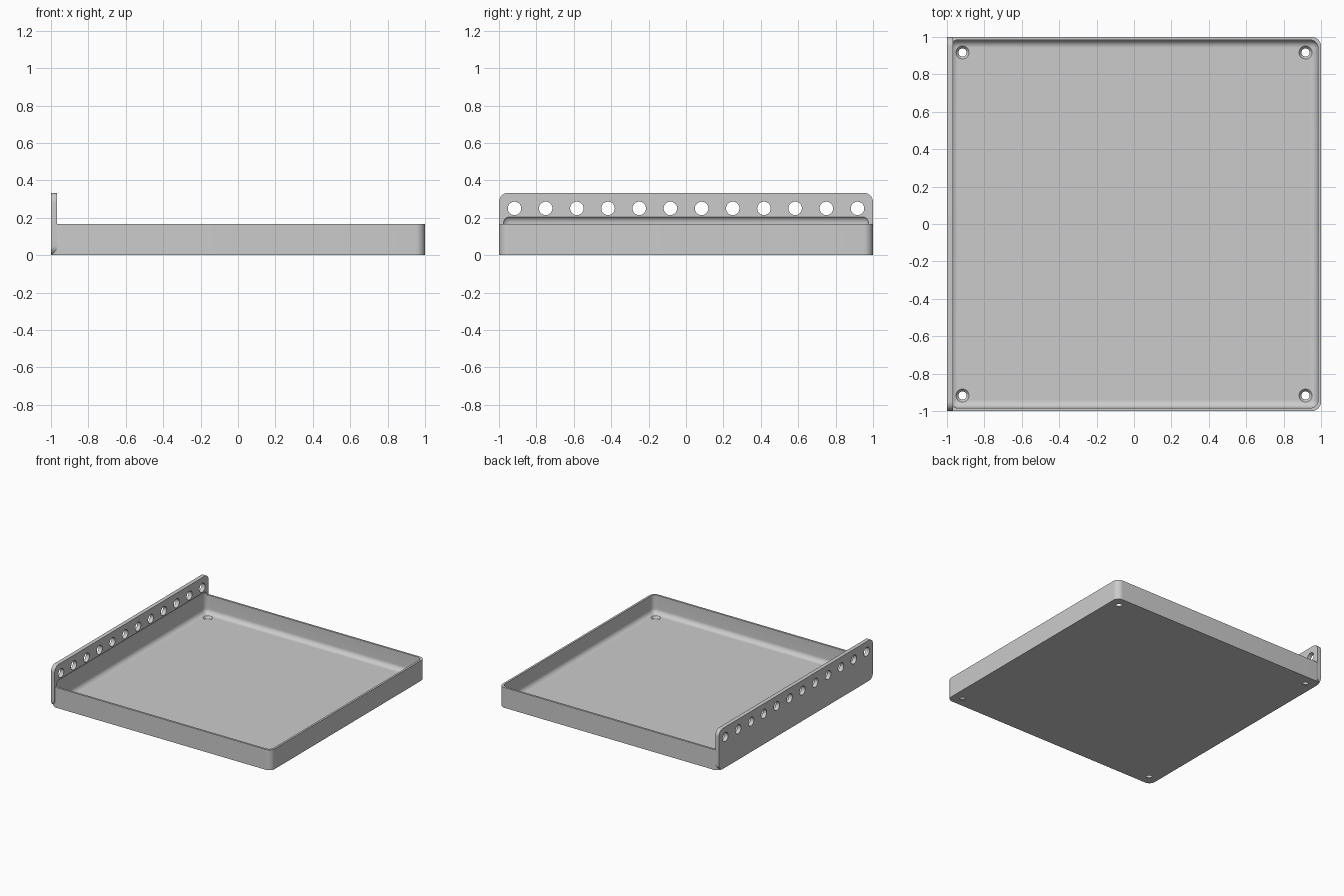
import bpy
import bmesh
import math
from mathutils import Matrix

cube = bpy.data.objects.get("Cube")
if cube:
    bpy.data.objects.remove(cube, do_unlink=True)

WALL = 1 / 60          # floor and wall thickness
PLATE = 2 * WALL       # thickness of the mounting plate
TRAY_H = 1 / 6
PLATE_H = 2 * TRAY_H
HOLE_EDGE = 0.917      # outermost hole centres

grey = bpy.data.materials.new("satin grey")
grey.use_nodes = True
colour = (0.6, 0.6, 0.6, 1)
grey.diffuse_color = colour
grey.node_tree.nodes["Principled BSDF"].inputs["Base Color"].default_value = colour


def make_object(name, bm):
    mesh = bpy.data.meshes.new(name)
    bm.to_mesh(mesh)
    bm.free()
    mesh.materials.append(grey)
    obj = bpy.data.objects.new(name, mesh)
    bpy.context.collection.objects.link(obj)
    return obj


def rounded_box(name, low, high, radius, axis=None):
    """Box with the edges along one axis rounded, or every edge if axis is None."""
    bm = bmesh.new()
    bmesh.ops.create_cube(bm, size=1)
    for v in bm.verts:
        for i in range(3):
            v.co[i] = low[i] if v.co[i] < 0 else high[i]
    edges = [e for e in bm.edges if axis is None
             or abs(e.verts[0].co[axis] - e.verts[1].co[axis]) > 1e-6]
    bmesh.ops.bevel(bm, geom=edges, offset=radius, segments=10,
                    profile=0.5, affect='EDGES')
    return make_object(name, bm)


def add_cone(bm, r_low, r_high, depth, matrix):
    bmesh.ops.create_cone(bm, cap_ends=True, segments=40, radius1=r_low,
                          radius2=r_high, depth=depth, matrix=matrix)


def combine(target, tool, operation):
    mod = target.modifiers.new(tool.name, 'BOOLEAN')
    mod.operation = operation
    mod.solver = 'EXACT'
    mod.object = tool
    bpy.context.view_layer.objects.active = target
    bpy.ops.object.modifier_apply(modifier=mod.name)
    bpy.data.objects.remove(tool, do_unlink=True)


# Tray body joined to the taller mounting plate
tray = rounded_box("tray", (-1, -1, 0), (1, 1, TRAY_H), 0.05, axis=2)
plate = rounded_box("mounting_plate", (-1, -1, 0),
                    (-1 + PLATE, 1, PLATE_H), 0.05, axis=0)
combine(tray, plate, 'UNION')

# Filleted cavity, which also undercuts the inside of the plate
inner = 1 - WALL
cavity = rounded_box("cavity_cutter", (-inner, -inner, WALL),
                     (inner, inner, 0.212), 0.04)
combine(tray, cavity, 'DIFFERENCE')

# Countersunk corner holes in the floor
bm = bmesh.new()
for x in (-HOLE_EDGE, HOLE_EDGE):
    for y in (-HOLE_EDGE, HOLE_EDGE):
        add_cone(bm, 0.008, 0.048, 3 * WALL, Matrix.Translation((x, y, WALL / 2)))
combine(tray, make_object("floor_hole_cutter", bm), 'DIFFERENCE')

# Row of round holes through the plate
bm = bmesh.new()
turn = Matrix.Rotation(math.pi / 2, 4, 'Y')
for i in range(12):
    y = HOLE_EDGE * (2 * i / 11 - 1)
    add_cone(bm, 0.036, 0.036, 4 * PLATE,
             Matrix.Translation((-1 + PLATE / 2, y, 0.25)) @ turn)
combine(tray, make_object("plate_hole_cutter", bm), 'DIFFERENCE')

# Smooth fillets with crisp rims
bpy.ops.object.select_all(action='DESELECT')
tray.select_set(True)
bpy.context.view_layer.objects.active = tray
bpy.ops.object.shade_smooth_by_angle(angle=math.radians(30))
